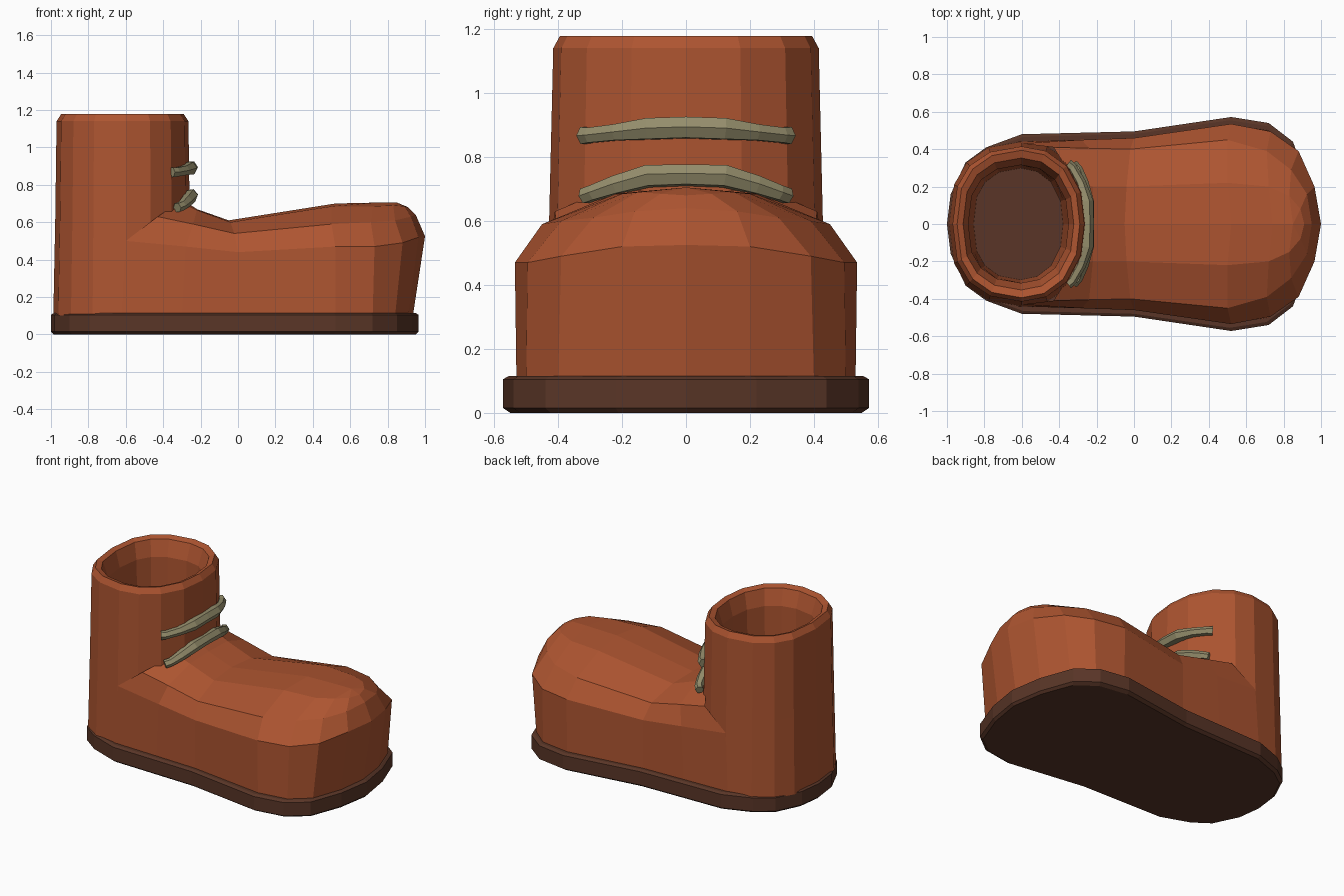
import bpy, bmesh
from mathutils import Vector

if "Cube" in bpy.data.objects:
    bpy.data.objects.remove(bpy.data.objects["Cube"])


def material(name, rgb):
    m = bpy.data.materials.new(name)
    m.diffuse_color = (*rgb, 1)
    m.use_nodes = True
    m.node_tree.nodes["Principled BSDF"].inputs["Base Color"].default_value = m.diffuse_color
    return m


LEATHER = material("leather", (0.42, 0.09, 0.03))
RUBBER = material("rubber", (0.10, 0.036, 0.02))
CORD = material("cord", (0.30, 0.27, 0.15))


def finish(name, bm, mat):
    bmesh.ops.remove_doubles(bm, verts=bm.verts, dist=0.0005)
    bmesh.ops.recalc_face_normals(bm, faces=bm.faces)
    me = bpy.data.meshes.new(name)
    bm.to_mesh(me)
    bm.free()
    me.materials.append(mat)
    ob = bpy.data.objects.new(name, me)
    bpy.context.collection.objects.link(ob)
    return ob


def loft(bm, rings, closed=True):
    """Skin consecutive rings of points with quads."""
    vs = [[bm.verts.new(p) for p in r] for r in rings]
    n = len(vs[0])
    for a, b in zip(vs, vs[1:]):
        for i in range(n if closed else n - 1):
            j = (i + 1) % n
            bm.faces.new((a[i], a[j], b[j], b[i]))
    return vs


def outline(half, z, centre=(0, 0), sx=1, sy=1):
    """Full ring from a half outline whose first and last points lie on y = 0."""
    pts = half + [(x, -y) for x, y in half[-2:0:-1]]
    return [(centre[0] + (x - centre[0]) * sx, y * sy, z) for x, y in pts]


# Sole: slab with a slightly rounded lower edge
sole_half = [(-1, 0), (-.98, .16), (-.90, .33), (-.79, .41), (-.6, .48), (0, .495),
             (.52, .572), (.72, .54), (.85, .44), (.93, .22), (.965, 0)]
bm = bmesh.new()
rings = loft(bm, [outline(sole_half, 0, sx=.985, sy=.96), outline(sole_half, .015),
                  outline(sole_half, .105), outline(sole_half, .115, sx=.985, sy=.97)])
bm.faces.new(rings[0])
bm.faces.new(rings[-1])
finish("sole", bm, RUBBER)

# Shaft: open tube with rounded rim and tapering inner wall
shaft_half = [(-.97, 0), (-.945, .2), (-.88, .31), (-.77, .385), (-.6, .415),
              (-.47, .39), (-.36, .31), (-.285, .17), (-.265, 0)]
c = (-.62, 0)
bm = bmesh.new()
loft(bm, [outline(shaft_half, z, c, sx, sy) for z, sx, sy in (
    (.10, 1.05, 1.06), (.62, 1.02, 1.03), (1.14, 1, 1), (1.178, .93, .95),
    (1.165, .84, .85), (1.06, .76, .76), (.5, .72, .75), (.11, .68, .72))])
finish("shaft", bm, LEATHER)

# Foot: stations from the ankle round to the toe tip, each from base to centreline
crown = (.85, 0, .705)
stations = [
    [(-.62, .44, .1), (-.60, .43, .50), (-.43, .41, .63), (-.31, .22, .71), (-.28, 0, .71)],
    [(-.3, .45, .1), (-.28, .45, .47), (-.24, .405, .59), (-.22, .2, .665), (-.22, 0, .67)],
    [(0, .46, .1), (0, .46, .44), (-.02, .40, .54), (-.04, .2, .60), (-.05, 0, .61)],
    [(.52, .53, .1), (.52, .535, .47), (.50, .45, .59), (.50, .22, .685), (.52, 0, .70)],
    [(.72, .50, .1), (.73, .495, .47), (.71, .39, .60), (.72, .2, .685), (.74, 0, .705)],
    [(.84, .40, .1), (.88, .39, .49), (.84, .29, .61), (.83, .15, .69), crown],
    [(.91, .20, .1), (.965, .20, .52), (.925, .16, .63), (.89, .08, .685), crown],
    [(.935, 0, .1), (1, 0, .525), (.95, 0, .64), (.91, 0, .68), crown]]
bm = bmesh.new()
for s in (1, -1):
    loft(bm, [[(x, s * y, z) for x, y, z in st] for st in stations], closed=False)
finish("foot", bm, LEATHER)


# Laces: flat-faceted cords bowed around the front of the shaft
def lace(name, half, radius=.036, sides=6):
    """half: (x, y, z, scale) from the centre to one end."""
    path = [(x, -y, z, k) for x, y, z, k in half[::-1]] + half[1:]
    cu = bpy.data.curves.new(name, "CURVE")
    cu.dimensions = "3D"
    cu.bevel_depth = radius
    cu.bevel_resolution = 1
    cu.use_fill_caps = True
    sp = cu.splines.new("POLY")
    sp.use_smooth = False
    sp.points.add(len(path) - 1)
    for p, (x, y, z, k) in zip(sp.points, path):
        p.co = (x, y, z, 1)
        p.radius = k
    cu.materials.append(CORD)
    ob = bpy.data.objects.new(name, cu)
    bpy.context.collection.objects.link(ob)


lace("upper_lace", [(-.252, 0, .892, 1.05), (-.255, .12, .888, 1.05), (-.285, .22, .877, .8),
                    (-.33, .30, .868, .75), (-.355, .318, .867, .85)])
lace("lower_lace", [(-.25, 0, .743, 1.0), (-.252, .12, .74, 1.05), (-.275, .22, .712, .9),
                    (-.30, .29, .688, .75), (-.325, .318, .678, .75)])
